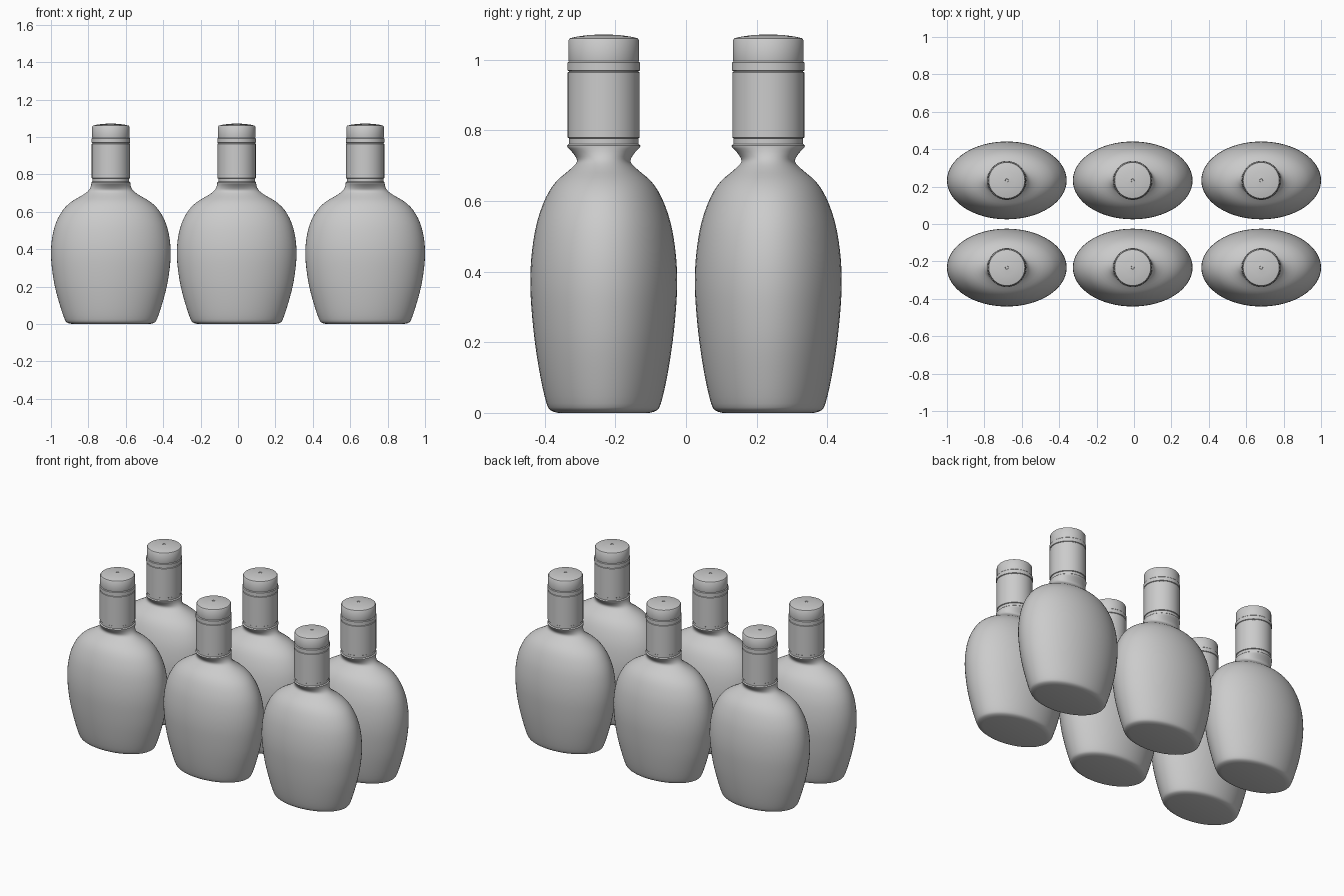
import bpy, bmesh, math

if "Cube" in bpy.data.objects:
    bpy.data.objects.remove(bpy.data.objects["Cube"])

SEG = 64


def smooth_profile(pts, steps=3):
    """Catmull-Rom resampling of a profile."""
    out = []
    for i in range(len(pts) - 1):
        p0, p1, p2 = pts[max(i - 1, 0)], pts[i], pts[i + 1]
        p3 = pts[min(i + 2, len(pts) - 1)]
        for s in range(steps):
            t = s / steps
            out.append(tuple(
                0.5 * (2 * b + (c - a) * t + (2 * a - 5 * b + 4 * c - d) * t ** 2
                       + (3 * b - a - 3 * c + d) * t ** 3)
                for a, b, c, d in zip(p0, p1, p2, p3)))
    return out + [pts[-1]]


def loft(name, rings):
    """Skin a stack of ellipses (rx, ry, z), closed at both ends."""
    bm = bmesh.new()
    loops = [[bm.verts.new((rx * math.cos(2 * math.pi * k / SEG),
                            ry * math.sin(2 * math.pi * k / SEG), z))
              for k in range(SEG)] for rx, ry, z in rings]
    for a, b in zip(loops, loops[1:]):
        for k in range(SEG):
            n = (k + 1) % SEG
            bm.faces.new((a[k], a[n], b[n], b[k]))
    bm.faces.new(loops[0][::-1])
    bm.faces.new(loops[-1])
    mesh = bpy.data.meshes.new(name)
    bm.to_mesh(mesh)
    bm.free()
    mesh.shade_smooth()
    mesh.set_sharp_from_angle(angle=math.radians(35))
    return mesh


# Flask body: oval belly, pinched shoulder flaring to a round neck
belly = [(0.205, 0.13, 0), (0.232, 0.15, 0.007), (0.247, 0.162, 0.027),
         (0.272, 0.179, 0.1), (0.299, 0.195, 0.2), (0.315, 0.205, 0.3),
         (0.32, 0.208, 0.38), (0.314, 0.203, 0.46), (0.294, 0.189, 0.54),
         (0.256, 0.164, 0.61), (0.209, 0.135, 0.655), (0.15, 0.095, 0.69),
         (0.121, 0.076, 0.712), (0.108, 0.085, 0.733), (0.104, 0.103, 0.753)]
neck = [(0.104, 0.104, 0.757), (0.098, 0.098, 0.762), (0.098, 0.098, 0.785)]
body_mesh = loft("bottle_body", smooth_profile(belly) + neck)

# Screw cap: skirt, raised band, upper part and slightly domed top
cap_profile = [(0.097, 0.777), (0.102, 0.780), (0.102, 0.964), (0.099, 0.966),
               (0.099, 0.968), (0.103, 0.970), (0.103, 0.992), (0.099, 0.996),
               (0.0995, 0.998), (0.0995, 1.056), (0.096, 1.061), (0.075, 1.066),
               (0.045, 1.070), (0.009, 1.072), (0.008, 1.069)]
cap_mesh = loft("bottle_cap", [(r, r, z) for r, z in cap_profile])

# Six bottles in two rows of three
for y in (-0.233, 0.233):
    for x in (-0.68, -0.007, 0.68):
        for mesh in (body_mesh, cap_mesh):
            ob = bpy.data.objects.new(mesh.name, mesh)
            ob.location = (x, y, 0)
            bpy.context.collection.objects.link(ob)
